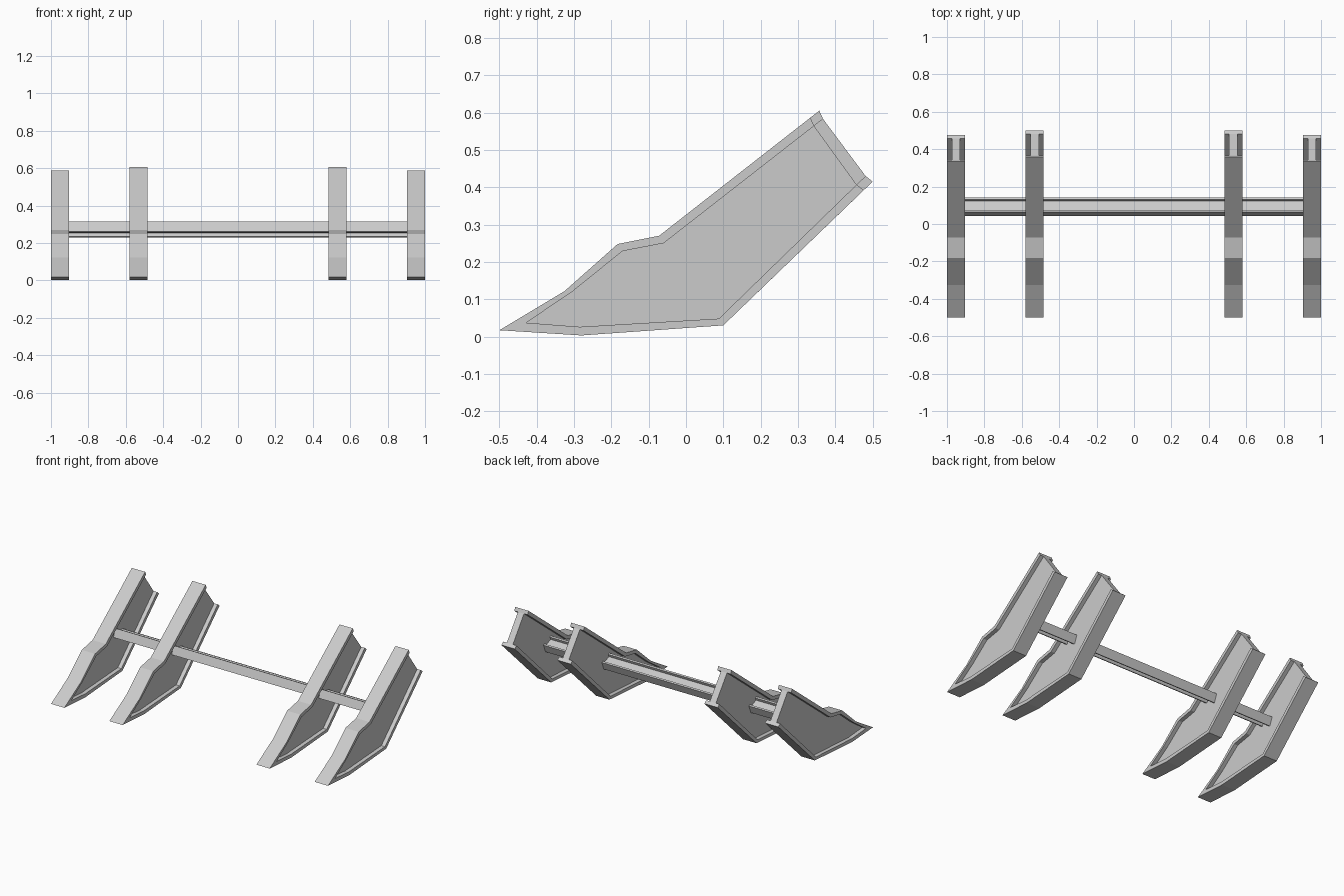
import bpy
from math import cos, sin, radians

if "Cube" in bpy.data.objects:
    bpy.data.objects.remove(bpy.data.objects["Cube"])


def prism(verts, faces, polygon, x0, x1):
    """Extrude a (y, z) polygon from x0 to x1 into shared mesh lists."""
    b, n = len(verts), len(polygon)
    verts += [(x0, y, z) for y, z in polygon] + [(x1, y, z) for y, z in polygon]
    faces += [tuple(range(b, b + n)), tuple(range(b + 2 * n - 1, b + n - 1, -1))]
    for i in range(n):
        j = (i + 1) % n
        faces.append((b + i, b + n + i, b + n + j, b + j))


def make_object(name, verts, faces):
    me = bpy.data.meshes.new(name)
    me.from_pydata(verts, [], faces)
    ob = bpy.data.objects.new(name, me)
    bpy.context.collection.objects.link(ob)
    return ob


# Flange outline and its inner edge, from upper rear round the tip to lower rear
OUTER = [(-0.072, 0.27), (-0.183, 0.248), (-0.325, 0.122), (-0.5, 0.017),
         (-0.28, 0.003), (0.1, 0.03)]
INNER = [(-0.06, 0.25), (-0.17, 0.229), (-0.305, 0.12), (-0.428, 0.037),
         (-0.285, 0.026), (0.088, 0.048)]


def blade(name, x, shift):
    """Curved I-section runner: rim flange around a thin web, open at the rear."""
    verts, faces = [], []
    top_o, top_i = (0.357 - shift, 0.605 - 0.78 * shift), (0.367 - shift, 0.583 - 0.78 * shift)
    low_o, low_i = (0.5 - shift, 0.415 - 0.96 * shift), (0.481 - shift, 0.43 - 0.96 * shift)
    outer = [top_o] + OUTER + [low_o]
    inner = [top_i] + INNER + [low_i]
    prism(verts, faces, outer + inner[::-1], x - 0.048, x + 0.048)
    prism(verts, faces, inner, x - 0.022, x + 0.022)
    return make_object(name, verts, faces)


for side, s in (("left", -1), ("right", 1)):
    blade(side + "_outer_blade", s * 0.952, 0.024)
    blade(side + "_inner_blade", s * 0.531, 0.0)

# Tilted H-section cross beam joining the blades
A = radians(-22)
CY, CZ = 0.0925, 0.272


def tilted(u0, u1, v0, v1):
    return [(CY + u * cos(A) - v * sin(A), CZ + u * sin(A) + v * cos(A))
            for u, v in ((u0, v0), (u1, v0), (u1, v1), (u0, v1))]


verts, faces = [], []
for rect in ((-0.042, -0.03, -0.028, 0.028), (0.03, 0.042, -0.028, 0.028),
             (-0.03, 0.03, -0.009, 0.009)):
    prism(verts, faces, tilted(*rect), -0.95, 0.95)
make_object("cross_beam", verts, faces)
